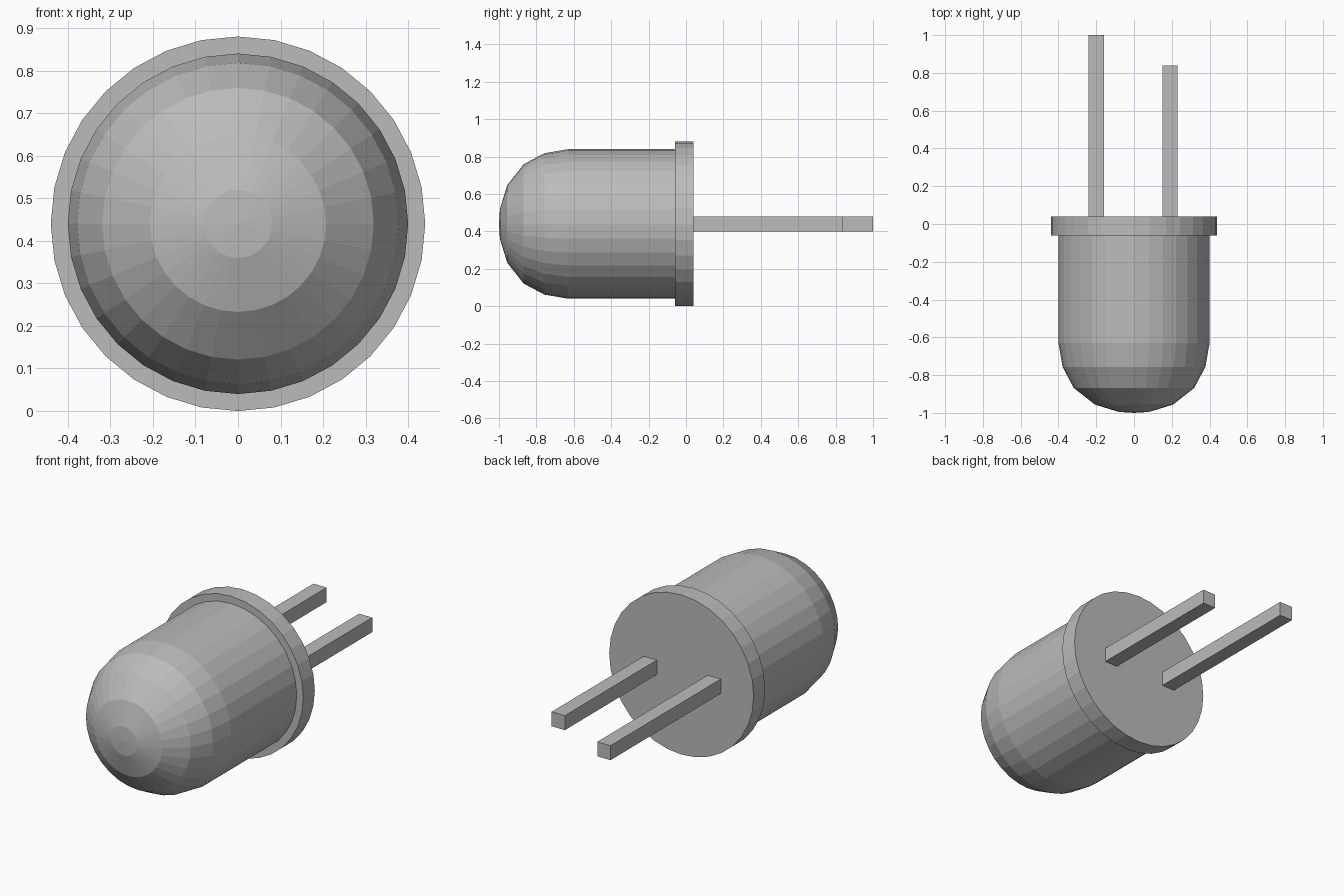
import bpy, bmesh, math

if "Cube" in bpy.data.objects:
    bpy.data.objects.remove(bpy.data.objects["Cube"])

SIDES = 32
AXIS_Z = 0.44

grey = bpy.data.materials.new("plain grey")
grey.diffuse_color = (0.5, 0.5, 0.5, 1)
grey.use_nodes = True
grey.node_tree.nodes["Principled BSDF"].inputs["Base Color"].default_value = grey.diffuse_color


def finish(name, bm):
    bmesh.ops.recalc_face_normals(bm, faces=bm.faces)
    mesh = bpy.data.meshes.new(name)
    bm.to_mesh(mesh)
    bm.free()
    mesh.materials.append(grey)
    obj = bpy.data.objects.new(name, mesh)
    bpy.context.collection.objects.link(obj)
    return obj


def lathe(name, profile):
    """Turn (radius, y) points around the lengthwise axis; radius 0 makes a tip."""
    bm = bmesh.new()
    rings = []
    for r, y in profile:
        if r == 0:
            rings.append([bm.verts.new((0, y, AXIS_Z))] * SIDES)
            continue
        angles = [2 * math.pi * i / SIDES for i in range(SIDES)]
        rings.append([bm.verts.new((r * math.sin(a), y, AXIS_Z + r * math.cos(a)))
                      for a in angles])
    for a, b in zip(rings, rings[1:]):
        for i in range(SIDES):
            j = (i + 1) % SIDES
            bm.faces.new(list(dict.fromkeys((a[i], a[j], b[j], b[i]))))
    for ring in (rings[0], rings[-1]):
        if ring[0] is not ring[1]:
            bm.faces.new(ring)
    return finish(name, bm)


def lead(name, x, end):
    """Square pin running back from the flange."""
    bm = bmesh.new()
    bmesh.ops.create_cube(bm, size=1)
    start = 0.03
    for v in bm.verts:
        v.co = (x + v.co.x * 0.08,
                start + (v.co.y + 0.5) * (end - start),
                AXIS_Z + v.co.z * 0.08)
    return finish(name, bm)


# Domed bulb body
lathe("bulb", [(0, -1.0), (0.08, -0.995), (0.207, -0.956), (0.319, -0.868),
               (0.378, -0.757), (0.4, -0.63), (0.4, -0.05)])
# Wider rim at the back
lathe("flange", [(0.44, -0.06), (0.44, 0.04)])
# Two leads of different length
lead("long_lead", -0.2, 1.0)
lead("short_lead", 0.19, 0.84)
